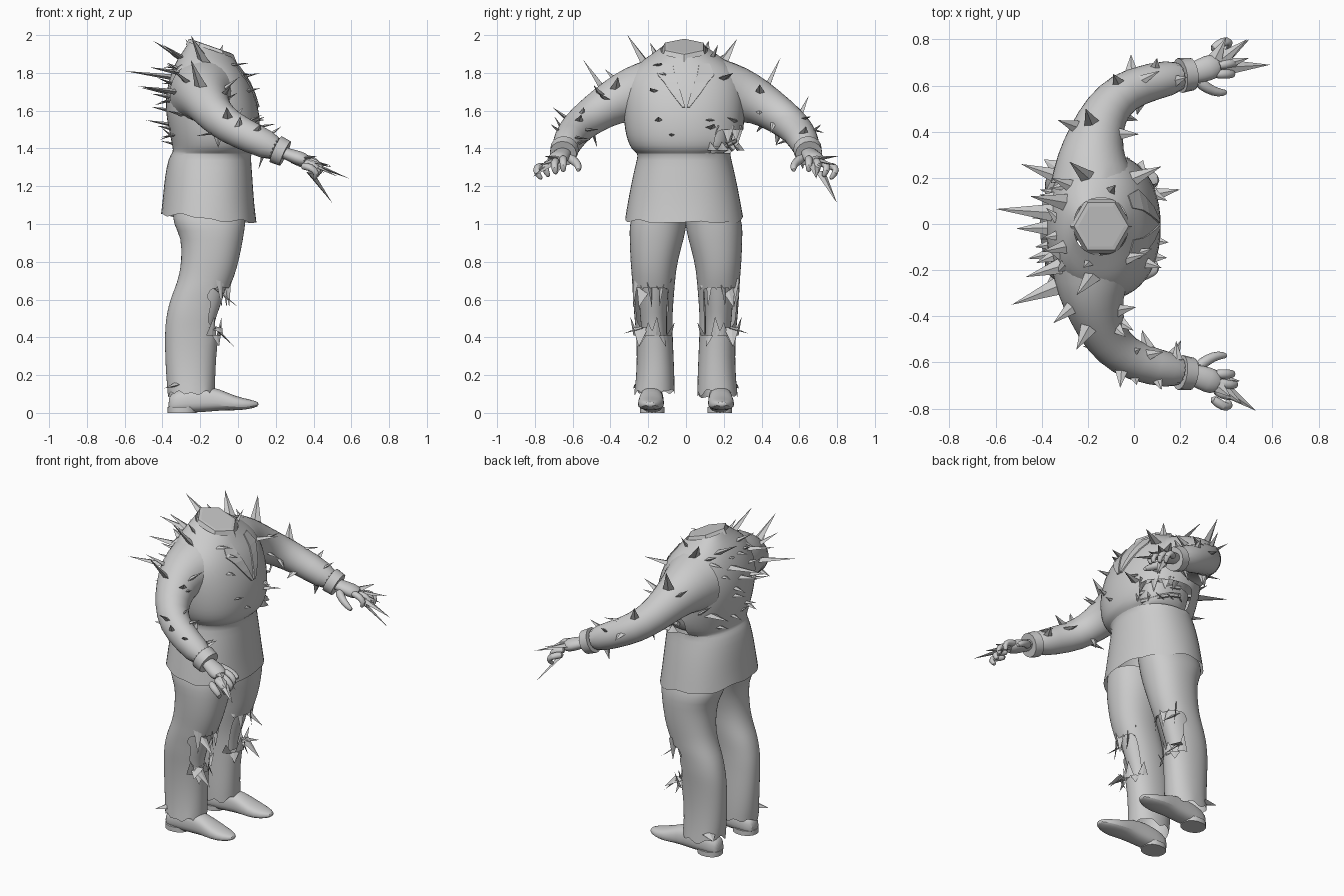
import bpy, bmesh, math, random
from mathutils import Vector as V
from mathutils.bvhtree import BVHTree

if "Cube" in bpy.data.objects:
    bpy.data.objects.remove(bpy.data.objects["Cube"])

random.seed(7)
grey = bpy.data.materials.new("plain grey")
grey.diffuse_color = (0.6, 0.6, 0.6, 1)
grey.use_nodes = True
grey.node_tree.nodes["Principled BSDF"].inputs["Base Color"].default_value = grey.diffuse_color


def finish(name, bm, smooth=True, subsurf=0):
    bmesh.ops.recalc_face_normals(bm, faces=bm.faces[:])
    me = bpy.data.meshes.new(name)
    bm.to_mesh(me)
    bm.free()
    me.materials.append(grey)
    for p in me.polygons:
        p.use_smooth = smooth
    if smooth:
        me.set_sharp_from_angle(angle=math.radians(50))
    ob = bpy.data.objects.new(name, me)
    bpy.context.collection.objects.link(ob)
    if subsurf:
        ob.modifiers.new("round", 'SUBSURF').levels = subsurf
        ob.modifiers["round"].render_levels = subsurf
    return ob


def loft(bm, rings, start=True, end=True):
    vs = [[bm.verts.new(p) for p in r] for r in rings]
    n = len(vs[0])
    for a, b in zip(vs, vs[1:]):
        for i in range(n):
            j = (i + 1) % n
            bm.faces.new((a[i], a[j], b[j], b[i]))
    if start:
        bm.faces.new(vs[0][::-1])
    if end:
        bm.faces.new(vs[-1])


def oval(x0, x1, y0, y1, z, n=24, e=0.9, tilt=0.0):
    """Horizontal rounded ring"""
    out = []
    for i in range(n):
        a = 2 * math.pi * i / n
        c, s = math.cos(a), math.sin(a)
        x = (x0 + x1) / 2 + (x1 - x0) / 2 * math.copysign(abs(c) ** e, c)
        y = (y0 + y1) / 2 + (y1 - y0) / 2 * math.copysign(abs(s) ** e, s)
        out.append(V((x, y, z - tilt * (x + 0.15))))
    return out


def tube(bm, path, radii, n=12, ref=(0, 0, 1), flat=1.0, start=True):
    """Round tube through points, with a radius at each"""
    path = [V(p) for p in path]
    rings = []
    for i, p in enumerate(path):
        d = (path[min(i + 1, len(path) - 1)] - path[max(i - 1, 0)]).normalized()
        u = d.cross(V(ref)).normalized()
        w = d.cross(u)
        rings.append([p + radii[i] * (u * math.cos(t) + w * math.sin(t) * flat)
                      for t in (2 * math.pi * k / n for k in range(n))])
    loft(bm, rings, start)


def spike(bm, base, tip, r, flat=0.5):
    """Flat-sided shard"""
    base, tip = V(base), V(tip)
    q = (tip - base).to_track_quat('Z', 'Y')
    pts = [bm.verts.new(base + q @ V((r * x, r * y * flat, 0)))
           for x, y in ((1, 0), (0, 1), (-1, 0), (0, -1))]
    t = bm.verts.new(tip)
    for i in range(4):
        bm.faces.new((pts[i], pts[(i + 1) % 4], t))


# jacket: z, back x, front x, half width, forward slope
JACKET = [(1.03, -.41, .10, .315, .1), (1.12, -.40, .087, .30, .05), (1.25, -.39, .078, .275, 0),
          (1.35, -.37, .07, .25, 0), (1.375, -.35, .072, .247, 0), (1.39, -.345, .10, .278, 0),
          (1.44, -.355, .115, .302, 0), (1.5, -.368, .12, .317, 0), (1.6, -.387, .115, .325, 0),
          (1.7, -.382, .085, .325, 0), (1.78, -.36, .055, .30, .05), (1.845, -.325, .02, .25, .15),
          (1.89, -.285, -.005, .18, .25), (1.925, -.262, -.025, .125, .35)]
bm = bmesh.new()
loft(bm, [oval(a, b, -w - .01, w - .01, z, tilt=t) for z, a, b, w, t in JACKET], False, False)
for i, v in enumerate(v for v in bm.verts if v.co.z < 1.075):    # uneven hem
    v.co.z += (0, .016, -.012, .006, -.02)[i % 5]
# torn opening on the left side of the belly
hole = [f for f in bm.faces if (c := f.calc_center_median()).y > .12 and c.x > -.17
        and 1.38 < c.z < 1.5]
bmesh.ops.delete(bm, geom=hole, context='FACES')
skin = BVHTree.FromBMesh(bm)
trees = [skin]
jacket_spots = [(f.calc_center_median().copy(), f.normal.copy()) for f in bm.faces]
finish("jacket", bm, subsurf=1)

# body seen through the opening, with ribs
bm = bmesh.new()
loft(bm, [oval(a * .7, b * .4, w * .1, w * .8, z) for z, a, b, w, _ in JACKET[3:8]])
for z in (1.42, 1.475):
    tube(bm, [(-.13 + .2 * math.sin(t), .26 * math.cos(t), z + .02 * math.cos(3 * t))
              for t in (0, .3, .6, .9, 1.2)], [.013] * 5, 6)
finish("inner_body", bm)

# tatters around the opening
bm = bmesh.new()
for i in range(9):
    t = .05 + i * .13
    up = i % 2
    b = V((-.12 + .23 * math.sin(t), .29 * math.cos(t), 1.52 if up else 1.39))
    spike(bm, b, b + V((.01, random.uniform(-.04, .04), random.uniform(-.1, -.05) if up else .045)),
          .034, .15)
finish("side_tatters", bm, False)

# neck stump, six-sided and sloping forward
bm = bmesh.new()
loft(bm, [oval(-.142 - r, -.142 + r, -r - .01, r - .01, z, 6, 1, .35)
          for r, z in ((.135, 1.905), (.118, 1.942), (.10, 1.944))], False)
finish("neck", bm, False)

# lapels laid on the chest
bm = bmesh.new()
for s in (-1, 1):
    rows = []
    for y0, y1, z in ((.07, .125, 1.85), (.06, .15, 1.79), (.045, .115, 1.75), (.025, .075, 1.69),
                      (.005, .02, 1.62)):
        row = []
        for y in (y0, y1):
            hit = skin.ray_cast(V((1, s * y, z)), V((-1, 0, 0)))[0]
            row.append(bm.verts.new(hit + V((.006, 0, 0))))
        rows.append(row)
    for a, b in zip(rows, rows[1:]):
        bm.faces.new((a[0], a[1], b[1], b[0]))
finish("lapels", bm, False).modifiers.new("thick", 'SOLIDIFY').thickness = .009

# sleeves, cuffs and hands
ARM = [(-.165, .13, 1.685), (-.182, .2, 1.69), (-.185, .29, 1.685), (-.165, .39, 1.645),
       (-.125, .49, 1.58), (-.05, .575, 1.515), (.08, .62, 1.452), (.23, .646, 1.384)]
arm_spots = []
for s, side in ((-1, "right"), (1, "left")):
    def m(x, y, z):
        return V((x, s * y, z))
    bm = bmesh.new()
    tube(bm, [m(*p) for p in ARM], [.19, .185, .152, .12, .102, .092, .083, .074], 16, start=False)
    bmesh.ops.recalc_face_normals(bm, faces=bm.faces[:])
    trees.append(BVHTree.FromBMesh(bm))
    arm_spots += [(f.calc_center_median().copy(), f.normal.copy()) for f in bm.faces
                  if len(f.verts) == 4 and abs(f.calc_center_median().y) > .36]
    # leave out sleeve faces buried in the jacket
    buried = [f for f in bm.faces if abs(f.calc_center_median().y) < .17]
    bmesh.ops.delete(bm, geom=buried, context='FACES')
    finish(side + "_sleeve", bm, subsurf=1)
    bm = bmesh.new()
    tube(bm, [m(.20, .643, 1.396), m(.25, .65, 1.373)], [.076, .071], 16)
    finish(side + "_cuff", bm)
    # hand rolled outward, so the knuckles step down away from the body
    bm = bmesh.new()
    tube(bm, [m(.22, .648, 1.385), m(.26, .655, 1.37), m(.32, .675, 1.35), m(.375, .695, 1.33)],
         [.046, .047, .06, .05], 12, flat=.68)
    for i in range(4):                                   # curled fingers
        y, z = .65 + .033 * i, 1.348 - .013 * i
        x = .355 - .012 * abs(i - 1)
        tube(bm, [m(x, y, z), m(x + .06, y + .016 * i, z - .008),
                  m(x + .09, y + .014 * i, z - .04), m(x + .07, y + .004 * i, z - .075)],
             [.025, .022, .019, .013], 8, (0, 1, 0))
    tube(bm, [m(.27, .625, 1.355), m(.32, .585, 1.33), m(.37, .566, 1.305), m(.405, .572, 1.28)],
         [.03, .025, .021, .012], 8)                     # thumb
    finish(side + "_hand", bm, subsurf=1)
    bm = bmesh.new()
    tips = ([(.53, .81, 1.25), (.47, .78, 1.31), (.46, .68, 1.27), (.42, .75, 1.36)] if s < 0 else
            [(.5, .80, 1.11), (.59, .69, 1.24), (.49, .80, 1.31), (.40, .81, 1.36), (.5, .72, 1.3)])
    for t in tips:
        b = V((.33, .675, 1.345)).lerp(V(t), .3)
        spike(bm, m(*b), m(*t), .032, .35)
    finish(side + "_hand_shards", bm, False)

# long spikes on back, shoulders and chest, given by their tips
TIPS = [(-.60, .065, 1.81), (-.53, -.35, 1.73), (-.49, .26, 1.55), (-.45, .12, 1.97),
        (-.51, -.02, 1.72), (-.46, -.15, 1.69), (-.47, -.23, 1.83), (-.35, -.43, 1.82),
        (-.25, -.545, 1.87), (-.25, -.31, 2.0), (-.21, .50, 1.88), (-.28, .27, 1.98),
        (-.33, .45, 1.78), (-.09, .65, 1.68), (-.06, -.71, 1.62), (.02, .39, 1.74),
        (.12, .25, 1.80), (.20, .15, 1.53), (.15, -.08, 1.48), (.12, -.19, 1.72),
        (.01, -.36, 1.78), (.03, -.54, 1.62), (.12, -.72, 1.53), (.10, .72, 1.53),
        (-.41, .15, 1.44), (-.43, -.1, 1.52), (-.46, .05, 1.62), (-.08, .17, 1.95),
        (-.22, -.19, 1.96), (-.36, .2, 1.9), (-.38, -.3, 1.6), (-.40, -.12, 1.95)]
bm = bmesh.new()
for t in TIPS:
    t = V(t)
    if abs(t.y) > .42 or (abs(t.y) > .34 and t.x > -.3):
        goal = min((V((x, math.copysign(y, t.y), z)) for x, y, z in ARM[2:]),
                   key=lambda p: (p - t).length)
    else:
        goal = V((-.14, t.y * .55, min(t.z - .06, 1.78)))
    d = (goal - t).normalized()
    hits = [h[3] for tree in trees if (h := tree.ray_cast(t, d))[0]]
    L = min(hits + [(goal - t).length]) + .02
    spike(bm, t + d * L, t, .018 + .11 * min(L, .2), .4)
finish("long_spikes", bm, False)

# short shards scattered on jacket and sleeves
bm = bmesh.new()
spots = (random.sample([p for p in jacket_spots if 1.45 < p[0].z < 1.85 and abs(p[0].y) < .27], 18)
         + random.sample(arm_spots, 18))
for c, nrm in spots:
    out = c - V((-.14, c.y, c.z)) if abs(c.y) < .33 else nrm
    out = (out.normalized() + V([random.uniform(-.7, .7) for _ in range(3)])).normalized()
    spike(bm, c - out * .015, c + out * random.uniform(.045, .085), random.uniform(.02, .03), .35)
finish("short_shards", bm, False)

# trouser leg: z, back x, front x, inner y, outer y
LEG = [(1.06, -.345, .045, -.01, .28), (1.0, -.345, .04, -.005, .30), (.93, -.30, .03, .008, .30),
       (.8, -.30, .005, .045, .295), (.72, -.315, -.02, .055, .287), (.66, -.335, -.045, .06, .285),
       (.6, -.36, -.068, .065, .28), (.53, -.377, -.085, .07, .276), (.47, -.385, -.095, .07, .27),
       (.41, -.388, -.102, .07, .265), (.3, -.387, -.115, .065, .26), (.18, -.38, -.12, .06, .265),
       (.1, -.372, -.122, .06, .275)]
# shoe: x, bottom z, top z, half width
SHOE = [(-.37, .0, .08, .04), (-.34, .0, .12, .065), (-.2, .0, .15, .068), (-.1, .012, .13, .07),
        (-.02, .012, .09, .08), (.06, .018, .072, .062), (.112, .035, .058, .022)]
for s, side in ((-1, "right"), (1, "left")):
    bm = bmesh.new()
    loft(bm, [oval(a, b, s * y0, s * y1, z) for z, a, b, y0, y1 in LEG], False, False)
    torn = [f for f in bm.faces if .41 < (c := f.calc_center_median()).z < .69
            and c.x > -.15 and .09 < abs(c.y) < .28]
    bmesh.ops.delete(bm, geom=torn, context='FACES')
    for v in bm.verts:
        if v.co.z < .11:
            v.co.z += random.uniform(-.025, .035)
    finish(side + "_trouser_leg", bm, subsurf=1)

    bm = bmesh.new()
    loft(bm, [oval(a + .04, b - d, s * (y0 + .03), s * (y1 - .03), z, 16)
              for (z, a, b, y0, y1), d in zip(LEG[4:10], (.025, .018, .012, .02, .03, .03))],
         False, False)
    finish(side + "_knee", bm, subsurf=1)

    bm = bmesh.new()                                     # cloth strips round the torn knee
    for i in range(6):
        y = s * (.09 + .035 * i)
        bow = .06 * (1 - ((i - 2.5) / 3) ** 2)
        top, low = V((-.115 + bow, y, .71)), V((-.16 + bow, y, .41))
        spike(bm, top, top + V((.01, s * random.uniform(-.02, .02), -.06 - .09 * (i % 2))), .026, .15)
        spike(bm, low, low + V((.015, s * (i - 2.5) * .012, (.07, -.06, .1)[i % 3])), .03, .15)
    for y, t in ((.24, (-.08, .33, .42)), (.24, (-.02, .25, .35)), (.22, (-.0, .25, .56))):
        spike(bm, (-.12, s * y, .45 if t[2] < .5 else .66), (t[0], s * t[1], t[2]), .04, .2)
    spike(bm, (-.33, s * .24, .15), (-.39, s * .28, .13), .04, .3)
    finish(side + "_knee_tatters", bm, False)

    bm = bmesh.new()
    rings = []
    for x, z0, z1, w in SHOE:
        yc = s * (.182 + .03 * (x + .15))
        rings.append([V((x, yc + w * math.cos(t) * (1.0 if math.sin(t) < 0 else .92),
                         (z0 + z1) / 2 + (z1 - z0) / 2 * math.copysign(abs(math.sin(t)) ** .7, math.sin(t))))
                      for t in (2 * math.pi * k / 14 for k in range(14))])
    loft(bm, rings)
    finish(side + "_shoe", bm, subsurf=1)
    bm = bmesh.new()                                     # heel block
    loft(bm, [oval(-.372, -.22, s * .112, s * .245, z, 14) for z in (0, .03)])
    finish(side + "_heel", bm)
